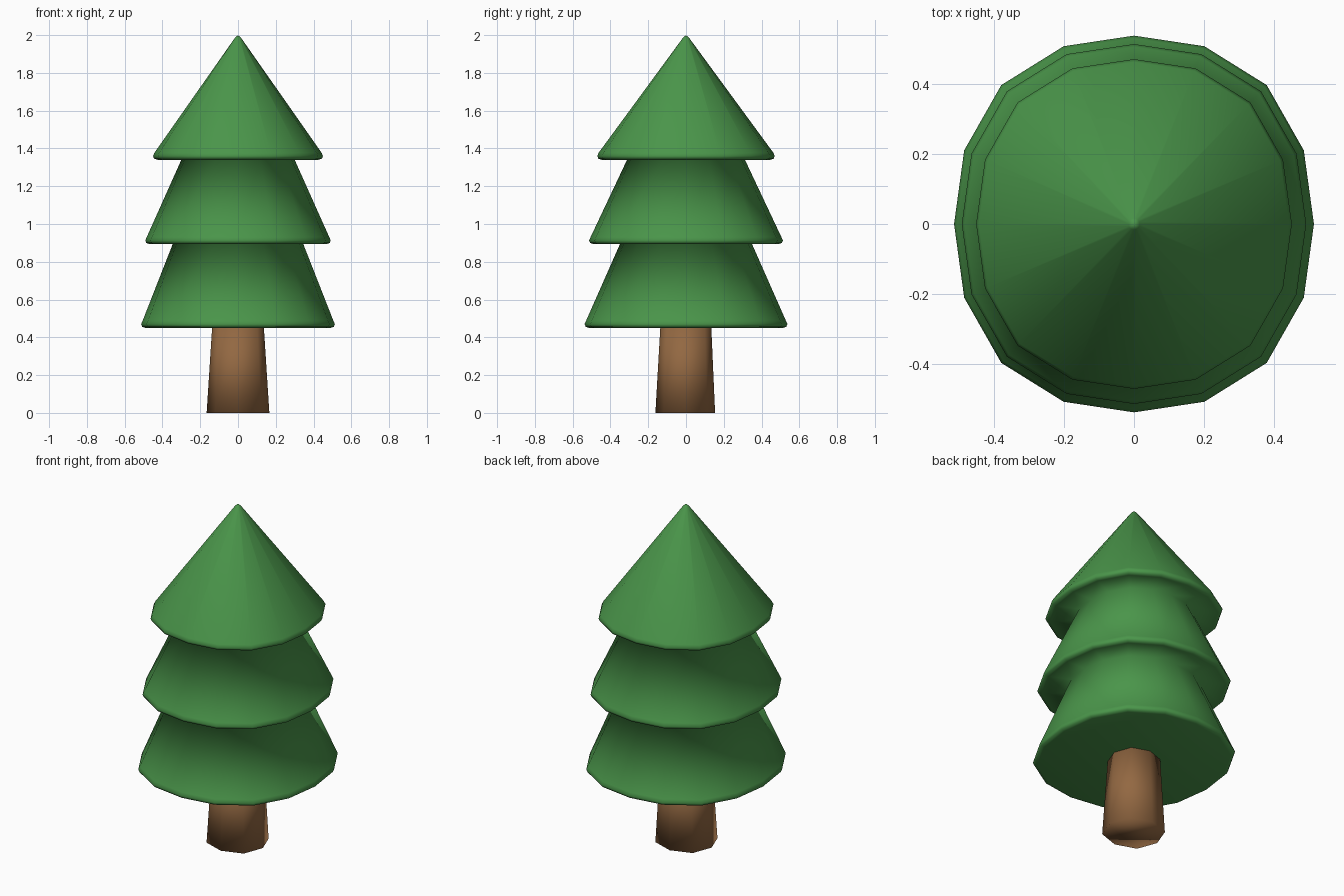
import bpy, bmesh, math

if "Cube" in bpy.data.objects:
    bpy.data.objects.remove(bpy.data.objects["Cube"])


def material(name, rgb):
    m = bpy.data.materials.new(name)
    m.diffuse_color = (*rgb, 1.0)
    m.use_nodes = True
    m.node_tree.nodes["Principled BSDF"].inputs["Base Color"].default_value = m.diffuse_color
    return m


def loft(name, rings, sides, mat, apex=None):
    """Skin slightly squarish rings (rx, ry, z, y offset); close with caps or an apex."""
    bm = bmesh.new()
    loops = []
    for rx, ry, z, oy in rings:
        loop = []
        for i in range(sides):
            a = 2 * math.pi * i / sides
            k = 1 + 0.043 * math.sin(2 * a) ** 2   # fuller on the diagonals
            loop.append(bm.verts.new((rx * k * math.cos(a), ry * k * math.sin(a) + oy, z)))
        loops.append(loop)
    for lo, hi in zip(loops, loops[1:]):
        for i in range(sides):
            j = (i + 1) % sides
            bm.faces.new((lo[i], lo[j], hi[j], hi[i]))
    bm.faces.new(loops[0][::-1])
    if apex is None:
        bm.faces.new(loops[-1])
    else:
        tip = bm.verts.new((0, 0, apex))
        for i in range(sides):
            bm.faces.new((loops[-1][i], loops[-1][(i + 1) % sides], tip))
    bmesh.ops.recalc_face_normals(bm, faces=bm.faces)
    for f in bm.faces:
        f.smooth = True
    me = bpy.data.meshes.new(name)
    bm.to_mesh(me)
    bm.free()
    me.materials.append(mat)
    ob = bpy.data.objects.new(name, me)
    bpy.context.collection.objects.link(ob)
    return ob


green = material("leaf green", (0.068, 0.30, 0.068))
brown = material("bark brown", (0.29, 0.138, 0.054))

# Trunk: eight sides, slightly tapered
loft("trunk", [(0.166, 0.158, 0.0, -0.004), (0.137, 0.135, 0.452, -0.001)], 8, brown)

# Foliage: three tiers (rim rx, rim ry, bottom z, top rx, top ry, top z) with rounded rims
tiers = [
    (0.513, 0.537, 0.45, 0.346, 0.350, 0.893),
    (0.491, 0.513, 0.893, 0.300, 0.312, 1.34),
    (0.450, 0.470, 1.34, 0.016, 0.016, 1.986),
]
rings = []
for rx, ry, z0, tx, ty, z1 in tiers:
    for inset, dz in ((0.024, 0.0), (0.006, 0.006), (0.0, 0.020), (0.008, 0.038)):
        rings.append((rx - inset, ry - inset, z0 + dz, 0))
    rings.append((tx, ty, z1, 0))
loft("foliage", rings, 16, green, apex=2.0)
